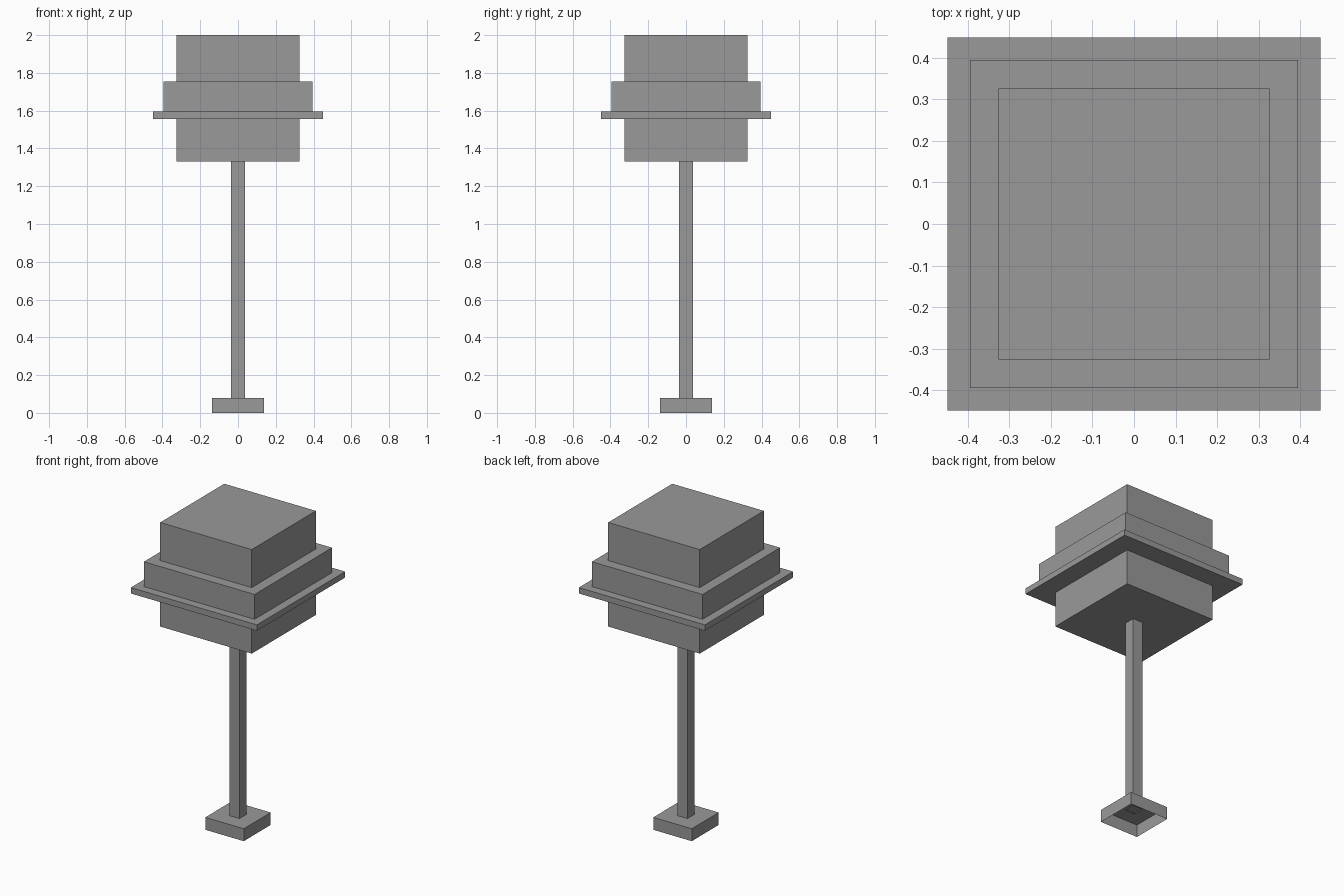
import bpy
import bmesh
from mathutils import Matrix

if "Cube" in bpy.data.objects:
    bpy.data.objects.remove(bpy.data.objects["Cube"], do_unlink=True)

# Single flat grey
grey = bpy.data.materials.new("mid_grey")
grey.use_nodes = True
colour = (0.32, 0.32, 0.32, 1)
grey.diffuse_color = colour
grey.node_tree.nodes["Principled BSDF"].inputs["Base Color"].default_value = colour


def block(name, half, bottom, top, open_bottom=False):
    """Square block centred on the z axis, optionally hollow from below."""
    bm = bmesh.new()
    bmesh.ops.create_cube(bm, size=1)
    size = Matrix.Diagonal((2 * half, 2 * half, top - bottom, 1))
    lift = Matrix.Translation((0, 0, (bottom + top) / 2))
    bm.transform(lift @ size)
    if open_bottom:
        bm.normal_update()
        under = [f for f in bm.faces if f.normal.z < -0.5]
        bmesh.ops.delete(bm, geom=under, context="FACES_ONLY")
    mesh = bpy.data.meshes.new(name)
    bm.to_mesh(mesh)
    bm.free()
    mesh.materials.append(grey)
    obj = bpy.data.objects.new(name, mesh)
    bpy.context.collection.objects.link(obj)
    return obj


# Hollow foot and post
block("base", 0.137, 0, 0.08, open_bottom=True)
block("post", 0.036, 0.073, 1.34, open_bottom=True)

# Stacked head
block("head_lower", 0.326, 1.33, 1.57)
block("rim_plate", 0.449, 1.557, 1.595)
block("head_collar", 0.394, 1.595, 1.755)
block("head_upper", 0.326, 1.755, 2)
